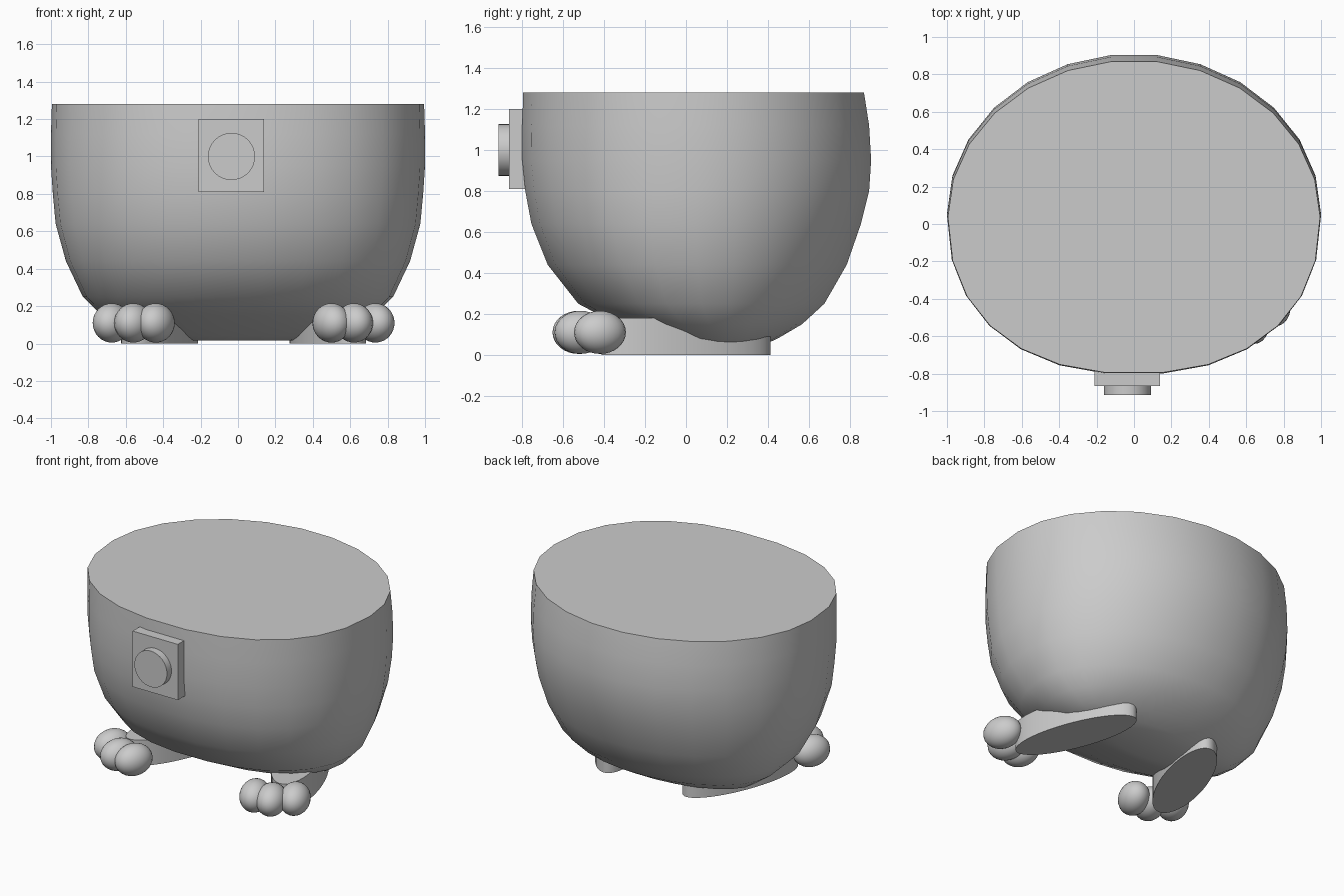
import bpy, bmesh
from math import sin, cos, pi, radians
from mathutils import Matrix, Vector

cube = bpy.data.objects.get("Cube")
if cube:
    bpy.data.objects.remove(cube, do_unlink=True)

grey = bpy.data.materials.new("plain grey")
grey.use_nodes = True
colour = (0.6, 0.6, 0.6, 1)
grey.diffuse_color = colour
grey.node_tree.nodes["Principled BSDF"].inputs["Base Color"].default_value = colour


def finish(name, bm, angle=40):
    bmesh.ops.recalc_face_normals(bm, faces=bm.faces)
    mesh = bpy.data.meshes.new(name)
    bm.to_mesh(mesh)
    bm.free()
    mesh.materials.append(grey)
    obj = bpy.data.objects.new(name, mesh)
    bpy.context.collection.objects.link(obj)
    bpy.ops.object.select_all(action="DESELECT")
    obj.select_set(True)
    bpy.context.view_layer.objects.active = obj
    bpy.ops.object.shade_smooth_by_angle(angle=radians(angle))
    return obj


def cylinder(name, centre, size, rotation, sides=32):
    bm = bmesh.new()
    bmesh.ops.create_cone(bm, cap_ends=True, segments=sides, radius1=1, radius2=1, depth=1)
    place = Matrix.Translation(centre) @ rotation @ Matrix.Diagonal((*size, 1))
    bmesh.ops.transform(bm, matrix=place, verts=bm.verts)
    return finish(name, bm)


# Body: rings of (height, half width, front y, back y)
RINGS = [
    (0.015, 0.28, 0.04, 0.28), (0.04, 0.48, -0.05, 0.36), (0.08, 0.63, -0.15, 0.45),
    (0.15, 0.73, -0.34, 0.57), (0.25, 0.83, -0.53, 0.68), (0.44, 0.92, -0.68, 0.79),
    (0.64, 0.975, -0.76, 0.86), (0.8, 0.99, -0.79, 0.90), (0.95, 1.0, -0.805, 0.91),
    (1.12, 1.0, -0.805, 0.90), (1.28, 0.995, -0.80, 0.875),
]
SIDES = 26


def ring_point(i, z, half, front, back):
    a = 2 * pi * i / SIDES
    c, s = cos(a), sin(a)
    power = 2 / 2.25 if s < 0 else 1.0     # the front is a little squarer
    x = half * abs(c) ** power * (1 if c > 0 else -1)
    y = (back - front) / 2 * abs(s) ** power * (1 if s > 0 else -1)
    return Vector((x, y + (front + back) / 2, z))


bm = bmesh.new()
loops = [[bm.verts.new(ring_point(i, *r)) for i in range(SIDES)] for r in RINGS]
for low, high in zip(loops, loops[1:]):
    for i in range(SIDES):
        j = (i + 1) % SIDES
        bm.faces.new((low[i], low[j], high[j], high[i]))
bm.faces.new(loops[0][::-1])
bm.faces.new(loops[-1])
finish("body", bm, 50)

# Front plate and round button
bm = bmesh.new()
bmesh.ops.create_cube(bm, size=1)
place = Matrix.Translation((-0.035, -0.8, 1.005)) @ Matrix.Diagonal((0.35, 0.13, 0.39, 1))
bmesh.ops.transform(bm, matrix=place, verts=bm.verts)
finish("front_plate", bm)
cylinder("front_button", (-0.035, -0.885, 1.0), (0.126, 0.126, 0.06), Matrix.Rotation(pi / 2, 4, "X"))

# Feet: oval pads turned outward, each with three rounded toes
FEET_X = 0.03
TOES = [(0.705, -0.42), (0.59, -0.515), (0.47, -0.525)]
for side, label in ((1, "left"), (-1, "right")):
    turn = Matrix.Rotation(radians(20 * side), 4, "Z")
    cylinder(label + "_foot", (FEET_X + side * 0.45, 0, 0.09), (0.15, 0.435, 0.18), turn, 40)
    for n, (x, y) in enumerate(TOES):
        bm = bmesh.new()
        bmesh.ops.create_uvsphere(bm, u_segments=24, v_segments=16, radius=1)
        place = (Matrix.Translation((FEET_X + side * x, y, 0.11)) @ turn
                 @ Matrix.Diagonal((0.098, 0.13, 0.105, 1)))
        bmesh.ops.transform(bm, matrix=place, verts=bm.verts)
        finish(f"{label}_toe_{n + 1}", bm, 60)
